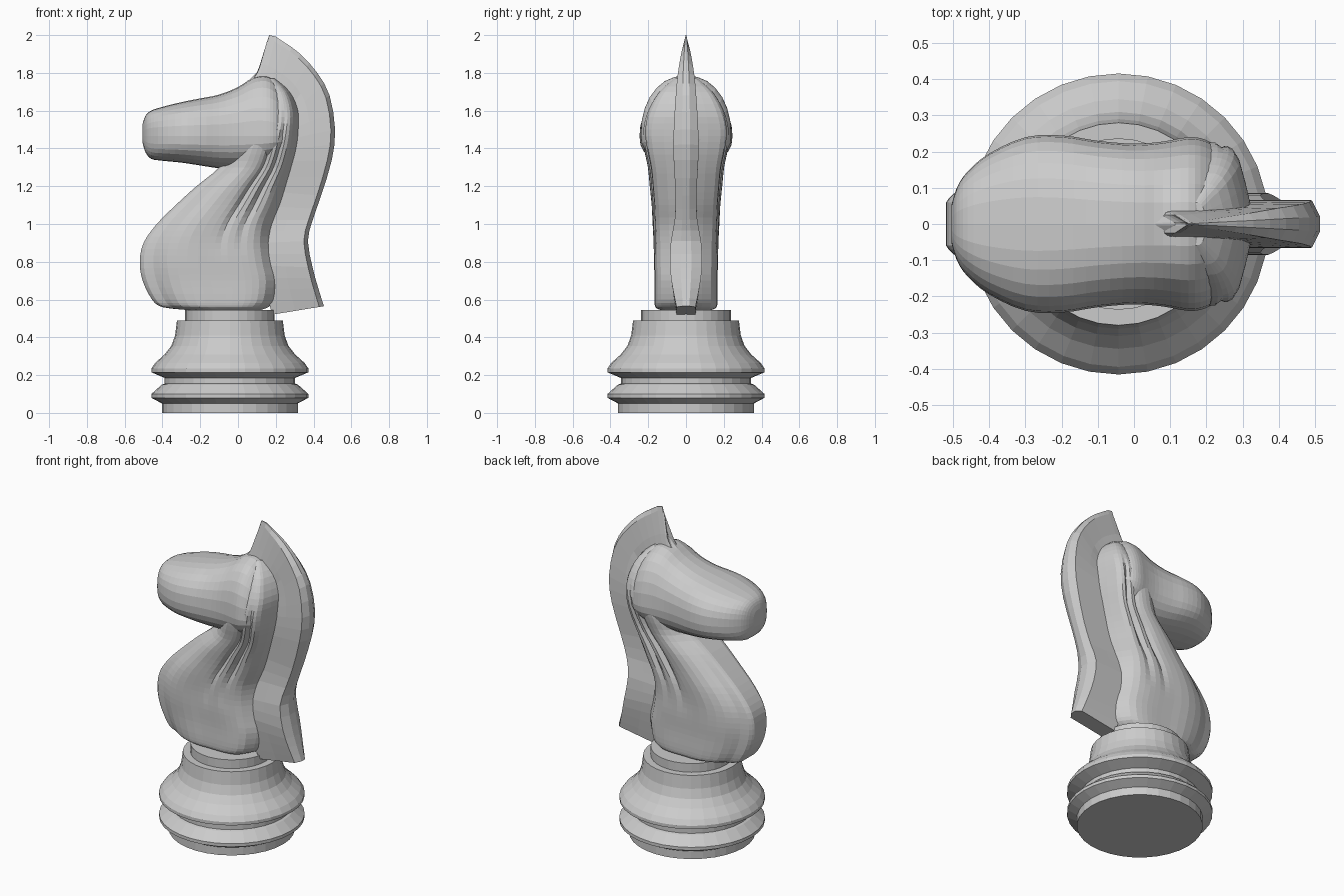
import bpy, bmesh, math

cube = bpy.data.objects.get("Cube")
if cube:
    bpy.data.objects.remove(cube, do_unlink=True)

GREY = (0.6, 0.6, 0.6, 1)
grey = bpy.data.materials.new("plain grey")
grey.use_nodes = True
grey.diffuse_color = GREY
grey.node_tree.nodes["Principled BSDF"].inputs["Base Color"].default_value = GREY


def refine(rows, steps):
    """Catmull-Rom interpolation between rows of numbers."""
    refined = []
    last = len(rows) - 1
    for i in range(last):
        before, start = rows[max(i - 1, 0)], rows[i]
        end, after = rows[i + 1], rows[min(i + 2, last)]
        for step in range(steps):
            t = step / steps
            refined.append(tuple(
                q + t / 2 * (r - p + t * (2*p - 5*q + 4*r - s + t * (3*(q - r) + s - p)))
                for p, q, r, s in zip(before, start, end, after)))
    return refined + [rows[last]]


def mirrored(half):
    """Close a half section of (along, width) points across the middle plane."""
    return half + [(along, -width) for along, width in reversed(half)]


def circle(count):
    """Cosine and sine pairs around a full turn."""
    angles = [math.tau * i / count for i in range(count)]
    return [(math.cos(angle), math.sin(angle)) for angle in angles]


def loft(name, rings):
    """Skin a list of closed rings and cap both ends."""
    bm = bmesh.new()
    loops = [[bm.verts.new(point) for point in ring] for ring in rings]
    size = len(loops[0])
    for lower, upper in zip(loops, loops[1:]):
        for i in range(size):
            j = (i + 1) % size
            bm.faces.new((lower[i], lower[j], upper[j], upper[i]))
    bm.faces.new(loops[0])
    bm.faces.new(loops[-1])
    bmesh.ops.recalc_face_normals(bm, faces=bm.faces)
    mesh = bpy.data.meshes.new(name)
    bm.to_mesh(mesh)
    bm.free()
    mesh.materials.append(grey)
    bpy.context.collection.objects.link(bpy.data.objects.new(name, mesh))


# Turned base: radius, height
BASE_X = -.043
profile = [(.36, 0), (.36, .05), (.416, .08), (.416, .1), (.36, .15), (.345, .155),
           (.345, .185), (.416, .215), (.416, .235), (.395, .265), (.345, .31),
           (.31, .355), (.29, .41), (.28, .49), (.237, .49), (.237, .545)]
loft("base", [[(BASE_X + radius * c, radius * s, height) for c, s in circle(32)]
              for radius, height in profile])

# Neck: height, chest x, nape x, half width
neck_rows = [(.545, -.27, .12, .135), (.56, -.4, .16, .16), (.6, -.455, .2, .166),
             (.7, -.505, .22, .165), (.8, -.52, .2, .168), (.9, -.5, .185, .17),
             (1, -.43, .19, .175), (1.1, -.33, .225, .18), (1.2, -.22, .255, .19),
             (1.3, -.1, .285, .2), (1.4, -.05, .31, .22), (1.5, 0, .32, .228),
             (1.6, .03, .318, .2), (1.7, .08, .275, .14), (1.77, .1, .2, .06)]
# Half section from chest band to nape: position, share of half width
neck_half = [(0, .35), (.03, .5), (.1, .6), (.2, .85), (.35, 1), (.5, 1),
             (.6, 1), (.7, 1), (.8, .96), (.9, .8), (1, .25)]


def neck_ring(height, chest, nape, width):
    # Two muscle grooves, deepest just below the jaw
    depth = max(0, .2 - abs(height - 1.22) / 2)
    half = []
    for along, share in refine(neck_half, 2):
        groove = sum(math.exp(-((along - centre) / .04) ** 2) for centre in (.6, .75))
        half.append((along, share * width * (1 - depth * groove)))
    return [(chest + along * (nape - chest), y, height) for along, y in mirrored(half)]


loft("neck", [neck_ring(*row) for row in refine(neck_rows, 3)])

# Head: x, top, underside, half width
head_rows = [(-.505, 1.53, 1.43, .05), (-.49, 1.573, 1.38, .1), (-.46, 1.6, 1.345, .145),
             (-.4, 1.62, 1.335, .195), (-.3, 1.645, 1.325, .24), (-.2, 1.665, 1.31, .245),
             (-.1, 1.685, 1.295, .23), (0, 1.725, 1.29, .222), (.08, 1.775, 1.3, .228),
             (.15, 1.785, 1.31, .24), (.2, 1.755, 1.33, .232), (.25, 1.7, 1.35, .195),
             (.29, 1.63, 1.38, .135), (.318, 1.56, 1.41, .06)]
CHEEK_Z = 1.465


def head_ring(x, top, low, width):
    # The muzzle is squarer than the crown
    power = 2 / (2.3 - x * .8)
    ring = []
    for c, s in circle(28):
        side = math.copysign(abs(c) ** power, c)
        rise = abs(s) ** power
        edge = top if s > 0 else low
        ring.append((x, width * side, CHEEK_Z + rise * (edge - CHEEK_Z)))
    return ring


loft("head", [head_ring(*row) for row in refine(head_rows, 3)])

# Mane: root x and z, outer x and z, half width at the outer edge
mane_rows = [(0, 1.69, .05, 1.755, .006), (.04, 1.71, .115, 1.82, .006),
             (.07, 1.72, .142, 1.9, .006), (.1, 1.72, .165, 2, .004),
             (.16, 1.7, .24, 1.965, .016), (.22, 1.66, .33, 1.9, .03),
             (.26, 1.6, .42, 1.8, .045), (.27, 1.54, .485, 1.68, .055),
             (.27, 1.45, .514, 1.5, .065), (.23, 1.33, .497, 1.34, .065),
             (.2, 1.17, .44, 1.15, .055), (.15, 1.02, .395, 1.02, .06),
             (.13, .9, .37, .91, .08), (.13, .78, .395, .77, .085),
             (.15, .65, .425, .66, .07), (.18, .52, .455, .565, .05)]


def mane_ring(root_x, root_z, outer_x, outer_z, edge):
    root = max(edge, .045)
    half = [(0, root), (.45, (root + edge) / 2), (.91, edge), (1, edge / 3)]
    return [(root_x + along * (outer_x - root_x), y, root_z + along * (outer_z - root_z))
            for along, y in mirrored(half)]


loft("mane", [mane_ring(*row) for row in refine(mane_rows, 2)])
